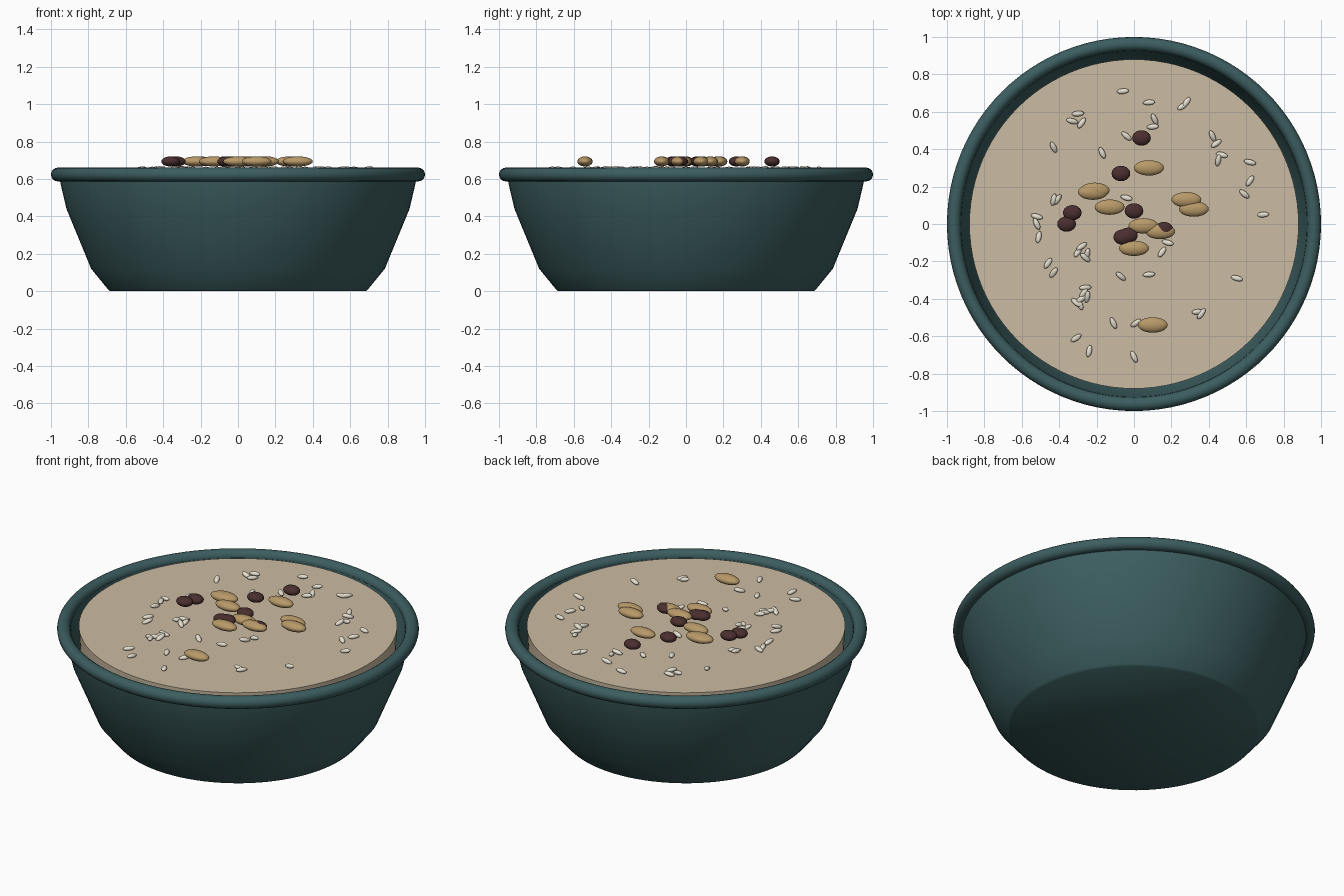
import bpy
import bmesh
import math
import random
from mathutils import Matrix, Vector

random.seed(4)

cube = bpy.data.objects.get("Cube")
if cube:
    bpy.data.objects.remove(cube, do_unlink=True)


def make_material(name, color, roughness=0.6):
    mat = bpy.data.materials.new(name)
    mat.use_nodes = True
    rgba = (*color, 1)
    mat.diffuse_color = rgba
    shader = mat.node_tree.nodes["Principled BSDF"]
    shader.inputs["Base Color"].default_value = rgba
    shader.inputs["Roughness"].default_value = roughness
    return mat


def finish(bm, name, mat, angle):
    """Turn a bmesh into a linked, shaded object."""
    mesh = bpy.data.meshes.new(name)
    bmesh.ops.recalc_face_normals(bm, faces=bm.faces)
    bm.to_mesh(mesh)
    bm.free()
    mesh.materials.append(mat)
    obj = bpy.data.objects.new(name, mesh)
    bpy.context.collection.objects.link(obj)
    bpy.ops.object.select_all(action="DESELECT")
    obj.select_set(True)
    bpy.context.view_layer.objects.active = obj
    bpy.ops.object.shade_smooth_by_angle(angle=math.radians(angle))
    return obj


def lathe(name, profile, mat, angle, closed=False, steps=96):
    """Spin a radius/height profile around the z axis."""
    bm = bmesh.new()
    verts = [bm.verts.new((r, 0, z)) for r, z in profile]
    pairs = list(zip(verts, verts[1:]))
    if closed:
        pairs.append((verts[-1], verts[0]))
    edges = [bm.edges.new(pair) for pair in pairs]
    bmesh.ops.spin(bm, geom=verts + edges, cent=(0, 0, 0), axis=(0, 0, 1),
                   angle=math.tau, steps=steps, use_duplicate=False)
    bmesh.ops.remove_doubles(bm, verts=bm.verts, dist=0.0005)
    return finish(bm, name, mat, angle)


def scatter(name, placements, size, mat, segments, rings):
    """One mesh of ellipsoids; placements are (position, turn, tilt)."""
    bm = bmesh.new()
    for position, turn, tilt in placements:
        matrix = (Matrix.Translation(position)
                  @ Matrix.Rotation(math.radians(turn), 4, "Z")
                  @ Matrix.Rotation(math.radians(tilt), 4, "Y")
                  @ Matrix.Diagonal(Vector((*size, 1))))
        bmesh.ops.create_uvsphere(bm, u_segments=segments, v_segments=rings,
                                  radius=1, matrix=matrix)
    return finish(bm, name, mat, 60)


glaze = make_material("teal_glaze", (0.045, 0.11, 0.115), 0.4)
cream = make_material("porridge_cream", (0.6, 0.5, 0.36), 0.8)
tan = make_material("almond_tan", (0.48, 0.32, 0.14))
plum = make_material("raisin_plum", (0.07, 0.028, 0.028))
ivory = make_material("grain_ivory", (0.78, 0.73, 0.62))

# Bowl: outer wall up, then inner wall back down
lathe("bowl", [(0, 0), (0.685, 0), (0.695, 0.01), (0.785, 0.12), (0.917, 0.44),
               (0.95, 0.58), (0.955, 0.625), (0.925, 0.625), (0.915, 0.58),
               (0.88, 0.44), (0.74, 0.14), (0.65, 0.05), (0, 0.05)], glaze, 62)

# Rolled rim
RIM = 0.037
ring = [math.tau * i / 16 for i in range(16)]
lathe("rim", [(1 - RIM + RIM * math.cos(a), 0.624 + RIM * math.sin(a))
              for a in ring], glaze, 60, closed=True)

# Porridge filling
lathe("porridge", [(0, 0.46), (0.87, 0.46), (0.88, 0.643), (0, 0.643)], cream, 30)

# Almonds and raisins, placed in hundredths of a unit
TOPPING_Z = 0.694
almonds = [(8, 30), (-22, 17), (-21, 18), (-13, 9), (28, 13), (32, 8),
           (5, -1), (14, -4), (0, -13), (10, -54)]
raisins = [(4, 46), (-7, 27), (0, 7), (-33, 6), (-36, 0), (-3, -6),
           (-6, -7), (16, -3)]
for name, spots, size, mat in (
        ("almonds", almonds, (0.08, 0.041, 0.027), tan),
        ("raisins", raisins, (0.05, 0.041, 0.027), plum)):
    scatter(name, [((x / 100, y / 100, TOPPING_Z), 0, 0) for x, y in spots],
            size, mat, 20, 12)

# Loose grains, grouped by the direction they point
grains = {
    5: [(-6, 71), (8, 65), (-30, 59), (10, 52), (69, 5), (8, -27), (34, -47),
        (-26, -34)],
    -15: [(-33, 55), (47, 37), (62, 33), (-52, 4), (-4, 14), (18, -10), (55, -29)],
    35: [(26, 63), (44, 43), (-28, -12), (-28, -40), (1, -53), (-31, -61)],
    -40: [(-4, 47), (59, 16), (-26, -18), (-7, -28), (-31, -42)],
    55: [(28, 65), (-28, 54), (62, 23), (-41, 13), (-46, -21), (-43, -26),
         (-30, -15), (15, -15), (36, -48), (-27, -37)],
    -65: [(-43, 41), (-17, 38), (11, 56), (42, 47), (-52, 0), (-29, -43),
          (-11, -53), (0, -71)],
    78: [(45, 34), (-43, 13), (-51, -7), (-25, -16), (-25, -39), (-24, -68)],
}
scatter("grains",
        [((x / 100, y / 100, 0.654), turn, random.uniform(-20, 20))
         for turn, spots in grains.items() for x, y in spots],
        (0.034, 0.015, 0.012), ivory, 10, 8)
